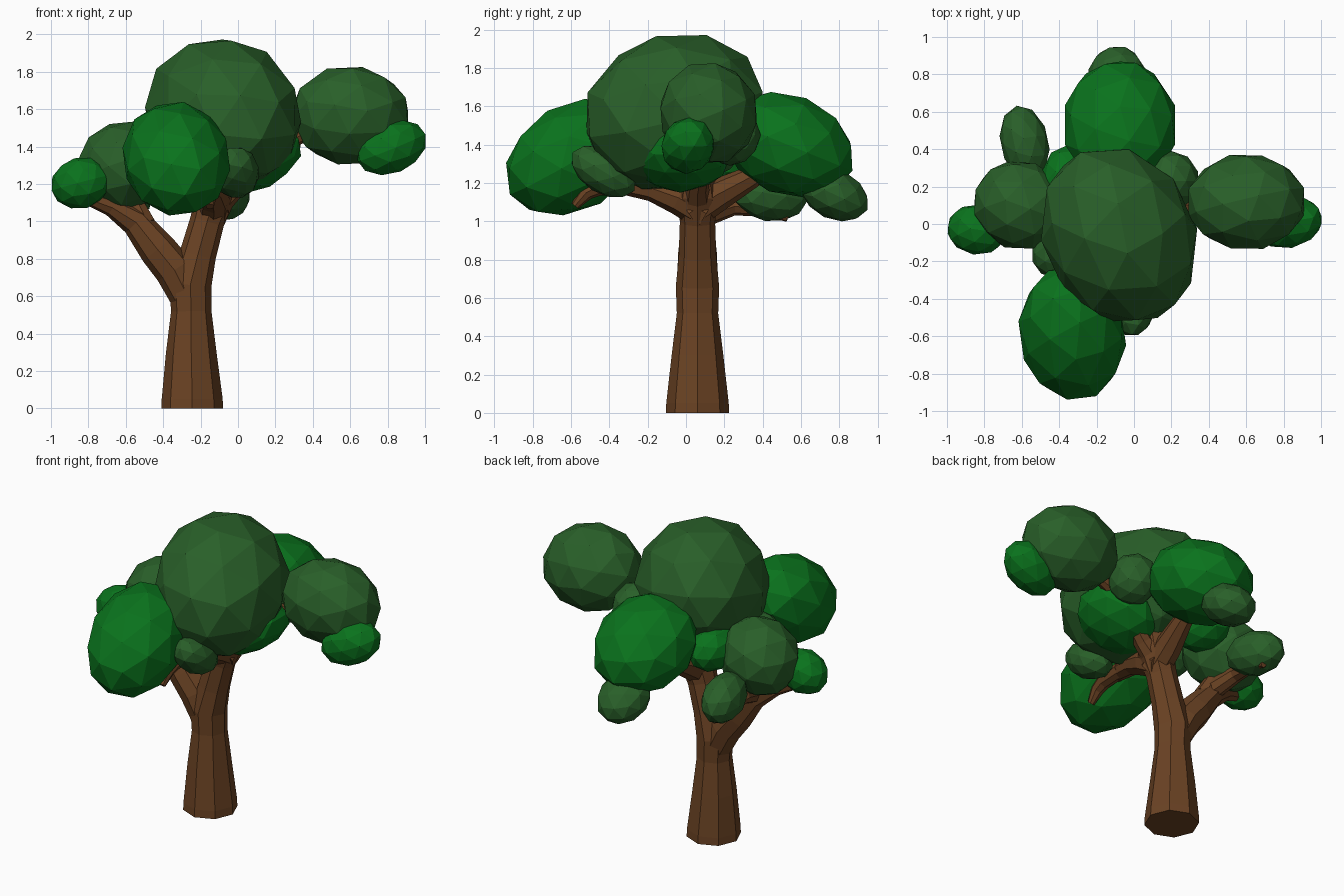
import bpy
from math import radians

if "Cube" in bpy.data.objects:
    bpy.data.objects.remove(bpy.data.objects["Cube"])


def material(name, color):
    m = bpy.data.materials.new(name)
    m.diffuse_color = (*color, 1)
    m.use_nodes = True
    m.node_tree.nodes["Principled BSDF"].inputs["Base Color"].default_value = m.diffuse_color
    return m


BARK = material("bark", (0.145, 0.055, 0.017))
DARK = material("dark_leaf", (0.022, 0.115, 0.022))
BRIGHT = material("bright_leaf", (0.003, 0.17, 0.012))


def limb(name, points):
    """Tapered eight-sided tube through (x, y, z, radius) points."""
    cu = bpy.data.curves.new(name, 'CURVE')
    cu.dimensions = '3D'
    cu.bevel_depth = 1.0
    cu.bevel_resolution = 2
    cu.use_fill_caps = True
    sp = cu.splines.new('POLY')
    sp.points.add(len(points) - 1)
    for p, (x, y, z, r) in zip(sp.points, points):
        p.co = (x, y, z, 1)
        p.radius = r
    sp.use_smooth = False
    ob = bpy.data.objects.new(name, cu)
    bpy.context.collection.objects.link(ob)
    bpy.ops.object.select_all(action='DESELECT')
    ob.select_set(True)
    bpy.context.view_layer.objects.active = ob
    bpy.ops.object.convert(target='MESH')
    ob = bpy.context.object
    ob.data.materials.clear()
    ob.data.materials.append(BARK)
    ob.data.shade_flat()


def leaves(name, mat, loc, size, rot=(0, 0, 0)):
    """Faceted leaf clump: stretched, tilted icosphere."""
    bpy.ops.mesh.primitive_ico_sphere_add(
        subdivisions=2, radius=1, location=loc, rotation=[radians(a) for a in rot])
    ob = bpy.context.object
    ob.name = name
    ob.scale = size
    ob.data.materials.append(mat)


# Trunk and its upright continuation
limb("trunk", [(-.245, .06, 0, .165), (-.245, .06, .05, .163), (-.25, .06, .3, .135),
               (-.25, .06, .52, .108), (-.255, .06, .66, .113), (-.215, .06, .82, .098),
               (-.165, .06, 1.0, .092), (-.12, .06, 1.14, .11), (-.09, .06, 1.28, .08)])
# Left fork and its twigs
limb("left_branch", [(-.26, .06, .58, .095), (-.34, .06, .74, .105), (-.43, .06, .85, .1),
                     (-.55, .06, 1.0, .078), (-.68, .03, 1.08, .052), (-.85, -.02, 1.14, .028)])
limb("left_back_twig", [(-.54, .06, 1.02, .065), (-.59, .25, 1.08, .05),
                        (-.58, .42, 1.06, .035), (-.57, .53, 1.015, .018)])
limb("left_inner_twig", [(-.5, .06, .98, .065), (-.58, .1, 1.15, .05), (-.6, .1, 1.3, .035)])
# Crown branches
limb("front_branch", [(-.14, .1, 1.04, .09), (-.13, -.04, 1.12, .085), (-.14, -.18, 1.17, .065),
                      (-.17, -.36, 1.2, .052), (-.27, -.55, 1.27, .035)])
limb("front_stub", [(-.15, -.3, 1.19, .05), (-.15, -.46, 1.18, .048), (-.15, -.52, 1.15, .04),
                    (-.15, -.58, 1.08, .022)])
limb("back_branch", [(-.14, .02, 1.04, .09), (-.13, .17, 1.14, .085),
                     (-.1, .34, 1.23, .06), (-.08, .55, 1.35, .035)])
limb("right_branch", [(-.14, .06, 1.07, .08), (-.02, .06, 1.18, .06),
                      (.2, .1, 1.4, .05), (.55, .1, 1.55, .03)])

# Large leaf clumps
leaves("crown_leaves", DARK, (-.08, -.06, 1.57), (.41, .505, .41), (15, 0, 25))
leaves("front_leaves", BRIGHT, (-.33, -.585, 1.335), (.29, .39, .28), (30, 0, 8))
leaves("right_leaves", DARK, (.6, .118, 1.565), (.325, .26, .272), (22, 3, 0))
leaves("back_leaves", BRIGHT, (-.075, .53, 1.40), (.31, .365, .262), (-22, 0, 0))
leaves("left_leaves", DARK, (-.61, .1, 1.295), (.26, .24, .24), (0, -20, -20))
leaves("under_leaves", BRIGHT, (.1, -.03, 1.335), (.26, .26, .165), (0, -25, 0))

# Small leaf clumps
leaves("right_tip_leaves", BRIGHT, (.82, .01, 1.395), (.2, .14, .138), (0, -22, 10))
leaves("left_tip_leaves", BRIGHT, (-.84, -.03, 1.205), (.165, .135, .137), (0, -15, -8))
leaves("back_tip_leaves", DARK, (-.09, .775, 1.14), (.16, .19, .13), (-25, 0, 0))
leaves("left_back_leaves", DARK, (-.585, .435, 1.14), (.13, .205, .14), (-10, 0, 12))
leaves("front_small_leaves", DARK, (-.01, -.43, 1.26), (.125, .19, .115), (-32, 0, 0))
leaves("right_back_leaves", DARK, (.2, .23, 1.45), (.15, .16, .16))
leaves("inner_back_leaves", BRIGHT, (-.36, .22, 1.33), (.14, .2, .14))
leaves("inner_left_leaves", DARK, (-.42, -.16, 1.31), (.13, .13, .12))
